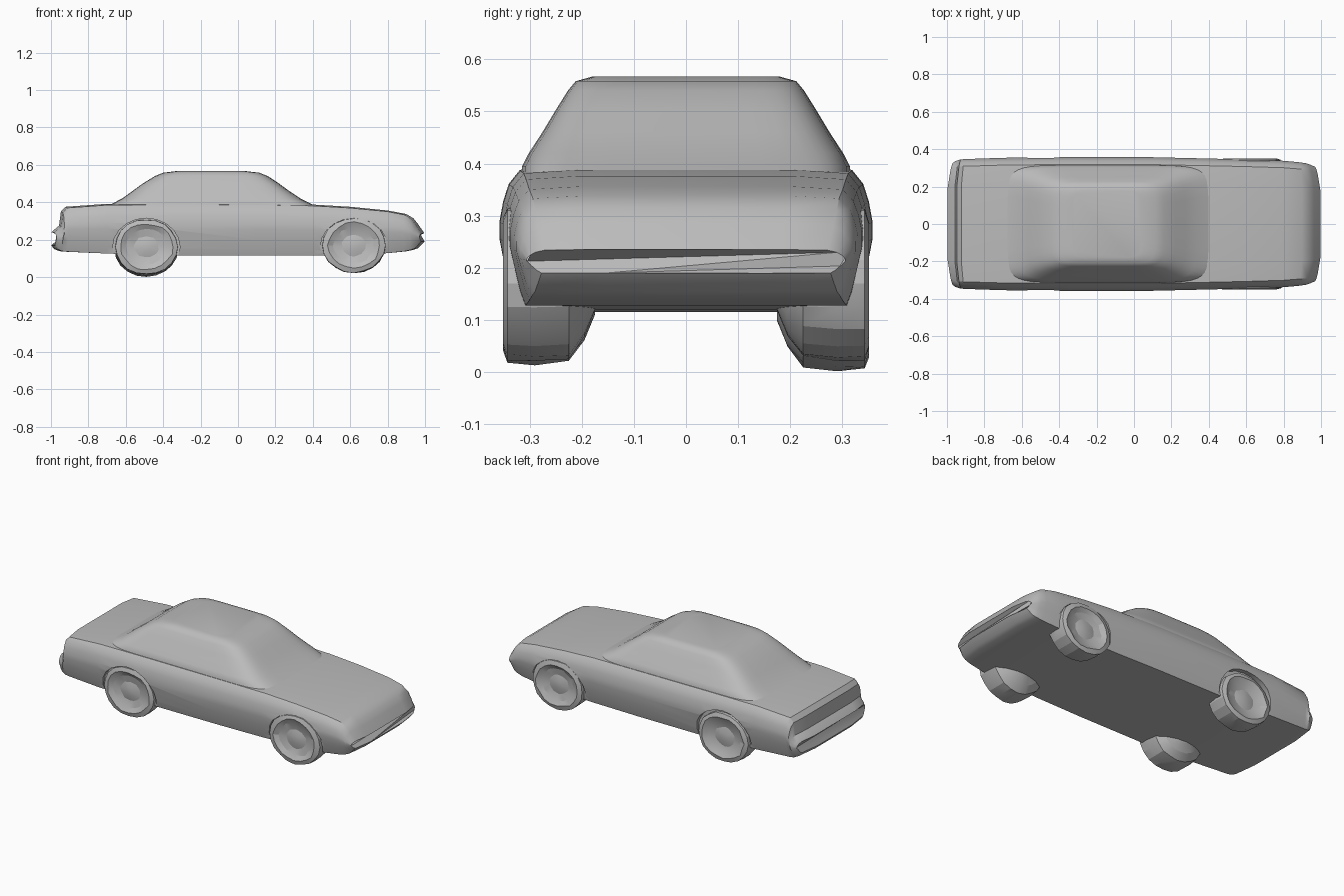
import bpy, bmesh, math, random

random.seed(4)
cube = bpy.data.objects.get("Cube")
if cube:
    bpy.data.objects.remove(cube, do_unlink=True)

grey = bpy.data.materials.new("plain_grey")
grey.use_nodes = True
grey.diffuse_color = (0.5, 0.5, 0.5, 1)
shader = grey.node_tree.nodes["Principled BSDF"]
shader.inputs["Base Color"].default_value = grey.diffuse_color
shader.inputs["Roughness"].default_value = 0.8


def loft(name, rings):
    """Skin a list of equal-length closed rings and cap both ends."""
    bm = bmesh.new()
    loops = [[bm.verts.new(p) for p in ring] for ring in rings]
    n = len(loops[0])
    for a, b in zip(loops, loops[1:]):
        for i in range(n):
            j = (i + 1) % n
            bm.faces.new((a[i], a[j], b[j], b[i]))
    bm.faces.new(loops[0])
    bm.faces.new(loops[-1])
    bmesh.ops.recalc_face_normals(bm, faces=bm.faces)
    mesh = bpy.data.meshes.new(name)
    bm.to_mesh(mesh)
    bm.free()
    mesh.materials.append(grey)
    obj = bpy.data.objects.new(name, mesh)
    bpy.context.collection.objects.link(obj)
    return obj


def select_only(obj):
    bpy.ops.object.select_all(action='DESELECT')
    obj.select_set(True)
    bpy.context.view_layer.objects.active = obj


def smooth(obj, degrees):
    select_only(obj)
    bpy.ops.object.shade_smooth_by_angle(angle=math.radians(degrees))


# Lower body: half cross-section (width fraction, height fraction)
SECTION = [(0.5, 0), (0.91, 0), (0.94, 0.12), (0.97, 0.3), (1, 0.5), (1, 0.62),
           (0.98, 0.76), (0.95, 0.88), (0.89, 0.975), (0.6, 1)]
# Stations along the length: x, bottom, top, half width
STATIONS = [(-1, 0.17, 0.24, 0.325), (-0.985, 0.15, 0.255, 0.335),
            (-0.96, 0.14, 0.275, 0.343), (-0.95, 0.138, 0.35, 0.345),
            (-0.925, 0.136, 0.376, 0.347), (-0.7, 0.126, 0.392, 0.354),
            (-0.35, 0.115, 0.395, 0.358), (0.1, 0.115, 0.393, 0.357),
            (0.4, 0.115, 0.388, 0.35), (0.6, 0.12, 0.376, 0.345),
            (0.8, 0.128, 0.356, 0.338), (0.9, 0.138, 0.338, 0.33),
            (0.94, 0.146, 0.315, 0.325), (0.965, 0.155, 0.285, 0.318),
            (1, 0.19, 0.235, 0.305)]


def body_ring(x, bottom, top, half):
    outline = SECTION + [(-y, z) for y, z in reversed(SECTION)]
    bow = 0.03 * max(0, (abs(x) - 0.8) / 0.2)
    return [(x - math.copysign(bow * abs(y) ** 4, x), y * half,
             bottom + (top - bottom) * z) for y, z in outline]


body = loft("body", [body_ring(*s) for s in STATIONS])

# Cabin: stacked rounded rectangles (height, rear x, front x, half width)
CABIN = [(0.36, -0.74, 0.45, 0.315), (0.395, -0.67, 0.385, 0.315),
         (0.42, -0.62, 0.335, 0.302), (0.46, -0.565, 0.275, 0.276),
         (0.5, -0.51, 0.22, 0.252), (0.54, -0.445, 0.16, 0.227),
         (0.558, -0.4, 0.115, 0.212), (0.567, -0.33, 0.04, 0.18)]


def rounded_ring(z, rear, front, half, count=40, power=0.3):
    ring = []
    for i in range(count):
        a = math.tau * (i + 0.5) / count
        c, s = math.cos(a), math.sin(a)
        ring.append(((rear + front) / 2 + math.copysign(abs(c) ** power, c) * (front - rear) / 2,
                     math.copysign(abs(s) ** power, s) * half, z))
    return ring


cabin = loft("cabin", [rounded_ring(*c) for c in CABIN])


def ellipse_ring(x, y, z, rx, rz, jitter=0.0, count=20):
    ring = []
    for i in range(count):
        a = math.tau * i / count
        r = 1 - random.random() * jitter
        ring.append((x + rx * r * math.cos(a), y, z + rz * r * math.sin(a)))
    return ring


# Wheels in shallow arches: name, x, side, ground clearance
WHEELS = [("front_right", 0.62, -1, 0.02), ("front_left", 0.62, 1, 0.02),
          ("rear_right", -0.49, -1, 0.012), ("rear_left", -0.49, 1, 0)]
# Wheel profile: y, radius fraction, roughness
PROFILE = [(0.175, 0.35, 0), (0.195, 0.7, 0.04), (0.225, 0.97, 0.05),
           (0.29, 1, 0.02), (0.343, 0.99, 0.04), (0.351, 0.85, 0.08),
           (0.336, 0.66, 0.1), (0.328, 0.4, 0.1), (0.336, 0.15, 0)]

for name, x, side, low in WHEELS:
    cutter = loft("arch_cutter", [ellipse_ring(x, side * y, 0.16, 0.18, 0.155)
                                  for y in (0.325, 0.45)])
    cutter.hide_render = True
    cut = body.modifiers.new("arch", 'BOOLEAN')
    cut.operation = 'DIFFERENCE'
    cut.solver = 'EXACT'
    cut.object = cutter
    select_only(body)
    bpy.ops.object.modifier_apply(modifier=cut.name)
    bpy.data.objects.remove(cutter, do_unlink=True)
    wheel = loft(name + "_wheel", [
        ellipse_ring(x, side * y, low + 0.15, 0.172 * f, 0.15 * f, rough)
        for y, f, rough in PROFILE])
    smooth(wheel, 15)

smooth(body, 32)
smooth(cabin, 40)
